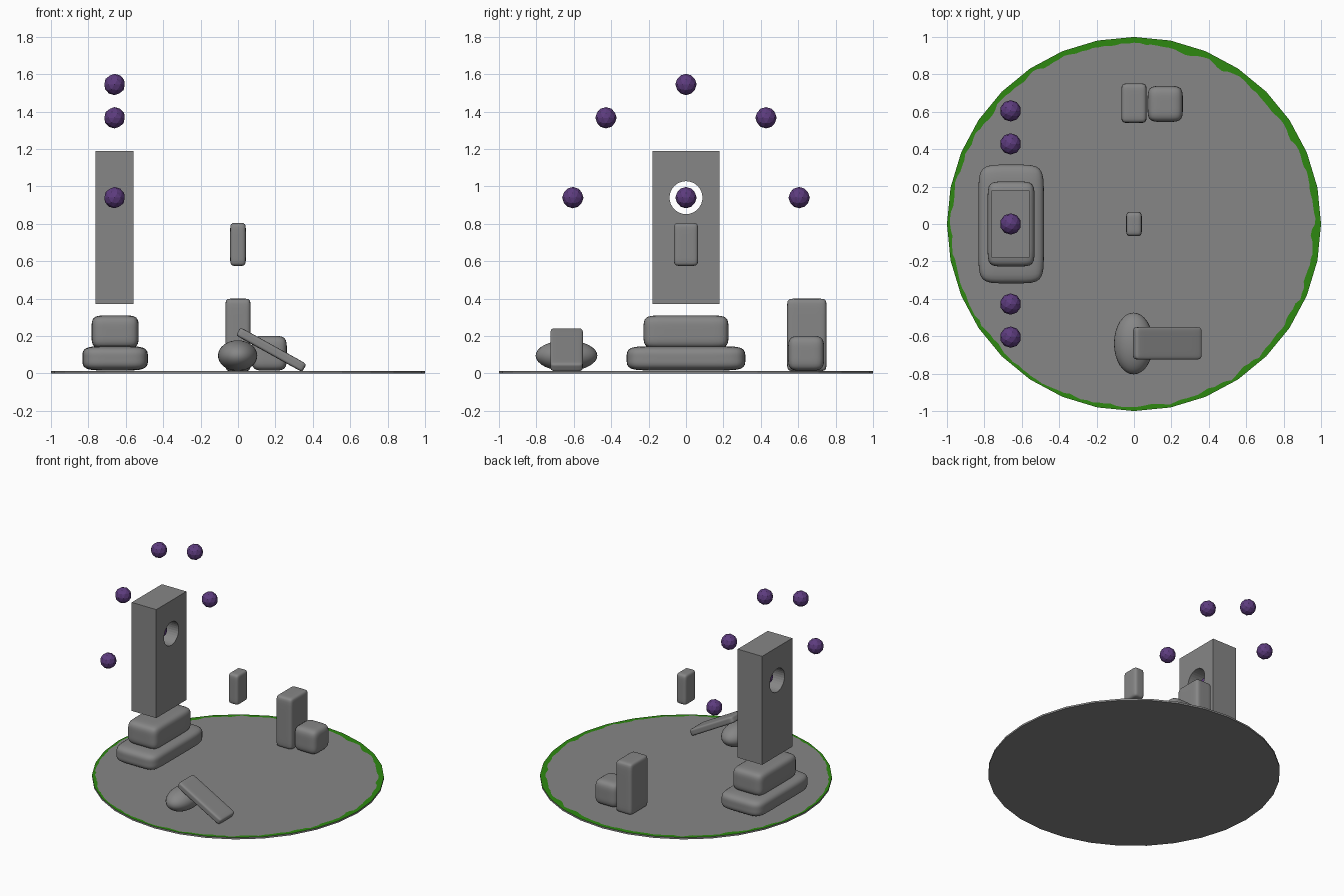
import bpy, bmesh, math, random
from mathutils import Matrix, Vector, noise

if "Cube" in bpy.data.objects:
    bpy.data.objects.remove(bpy.data.objects["Cube"])

random.seed(4)


def material(name, rgb):
    m = bpy.data.materials.new(name)
    m.diffuse_color = (*rgb, 1)
    m.use_nodes = True
    m.node_tree.nodes["Principled BSDF"].inputs["Base Color"].default_value = m.diffuse_color
    return m


GREY = material("stone grey", (0.24, 0.24, 0.24))
GREEN = material("grass green", (0.026, 0.25, 0.005))
PURPLE = material("orb purple", (0.11, 0.045, 0.21))


def finish(bm, name, mats, smooth=False):
    bmesh.ops.recalc_face_normals(bm, faces=bm.faces)
    for f in bm.faces:
        f.smooth = smooth
    me = bpy.data.meshes.new(name)
    bm.to_mesh(me)
    bm.free()
    for m in mats:
        me.materials.append(m)
    ob = bpy.data.objects.new(name, me)
    bpy.context.collection.objects.link(ob)
    return ob


def stone(name, centre, half, inset, tilt=0.0):
    """Rounded block: cube cut by two loops per axis, then subdivided."""
    bm = bmesh.new()
    bmesh.ops.create_cube(bm, size=2)
    bmesh.ops.scale(bm, vec=half, verts=bm.verts)
    for axis in range(3):
        for sign in (-1, 1):
            co, no = Vector(), Vector()
            co[axis] = sign * (half[axis] - inset[axis])
            no[axis] = 1
            geom = bm.verts[:] + bm.edges[:] + bm.faces[:]
            bmesh.ops.bisect_plane(bm, geom=geom, plane_co=co, plane_no=no, dist=1e-5)
    ob = finish(bm, name, [GREY], True)
    ob.location = centre
    ob.rotation_euler.y = tilt
    sub = ob.modifiers.new("round", 'SUBSURF')
    sub.levels = sub.render_levels = 2
    return ob


# Round ground disc, with a ragged grass rim on its top face
SIDES, CUTS, THICK = 32, 6, 0.013
corners = [Vector((math.cos(i * math.tau / SIDES), math.sin(i * math.tau / SIDES), 0))
           for i in range(SIDES)]
rim = [corners[i].lerp(corners[(i + 1) % SIDES], j / CUTS)
       for i in range(SIDES) for j in range(CUTS)]
bm = bmesh.new()
up = Vector((0, 0, THICK))
low = [bm.verts.new(p) for p in rim]
top = [bm.verts.new(p + up) for p in rim]
inner = []
for p in rim:
    a = math.atan2(p.y, p.x)
    w = 0.028 + 0.010 * math.cos(a - 0.8) + 0.016 * noise.noise(p * 9) + random.uniform(-0.005, 0.005)
    inner.append(bm.verts.new(p * (1 - max(w, 0.006)) + up))
hub = bm.verts.new(up)
bm.faces.new(low)
n = len(rim)
for i in range(n):
    k = (i + 1) % n
    bm.faces.new((low[i], low[k], top[k], top[i]))
    bm.faces.new((top[i], top[k], inner[k], inner[i])).material_index = 1
    bm.faces.new((inner[i], inner[k], hub))
finish(bm, "ground_disc", [GREY, GREEN])

# Two-step plinth under the monolith
stone("plinth_lower", (-0.657, 0, 0.081), (0.175, 0.317, 0.065), (0.13, 0.14, 0.06))
stone("plinth_upper", (-0.657, 0, 0.222), (0.126, 0.227, 0.088), (0.08, 0.09, 0.07))

# Floating monolith with a round hole through it
bm = bmesh.new()
bmesh.ops.create_cube(bm, size=1)
bmesh.ops.scale(bm, vec=(0.205, 0.36, 0.82), verts=bm.verts)
bmesh.ops.translate(bm, vec=(-0.66, 0, 0.78), verts=bm.verts)
monolith = finish(bm, "monolith", [GREY])
bm = bmesh.new()
bmesh.ops.create_cone(bm, cap_ends=True, segments=32, radius1=0.088, radius2=0.088, depth=0.6,
                      matrix=Matrix.Translation((-0.66, 0, 0.94)) @ Matrix.Rotation(math.pi / 2, 4, 'Y'))
cutter = finish(bm, "hole_cutter", [GREY])
cut = monolith.modifiers.new("hole", 'BOOLEAN')
cut.object, cut.operation, cut.solver = cutter, 'DIFFERENCE', 'EXACT'
bpy.context.view_layer.objects.active = monolith
bpy.ops.object.modifier_apply(modifier=cut.name)
bpy.data.objects.remove(cutter)

# Arc of orbs around the monolith and one in its hole
for i, (y, z) in enumerate([(-0.605, 0.94), (-0.428, 1.367), (0, 1.545),
                            (0.428, 1.367), (0.605, 0.94), (0, 0.94)]):
    bm = bmesh.new()
    bmesh.ops.create_icosphere(bm, subdivisions=2, radius=0.057,
                               matrix=Matrix.Translation((-0.66, y, z)))
    finish(bm, f"orb_{i + 1}", [PURPLE])

# Loose stones around the disc
stone("floating_stone", (0, 0, 0.69), (0.042, 0.065, 0.115), (0.035, 0.04, 0.04))
stone("standing_stone", (0, 0.646, 0.206), (0.068, 0.106, 0.194), (0.04, 0.045, 0.045))
stone("small_stone", (0.167, 0.642, 0.108), (0.094, 0.096, 0.093), (0.075, 0.075, 0.075))
stone("leaning_slab", (0.178, -0.638, 0.127), (0.202, 0.087, 0.025), (0.035, 0.035, 0.02),
      math.radians(29))

# Egg-shaped boulder under the slab
bm = bmesh.new()
bmesh.ops.create_uvsphere(bm, u_segments=32, v_segments=16, radius=1)
bmesh.ops.scale(bm, vec=(0.105, 0.165, 0.082), verts=bm.verts)
bmesh.ops.translate(bm, vec=(-0.002, -0.639, 0.095), verts=bm.verts)
finish(bm, "egg_boulder", [GREY], True)
